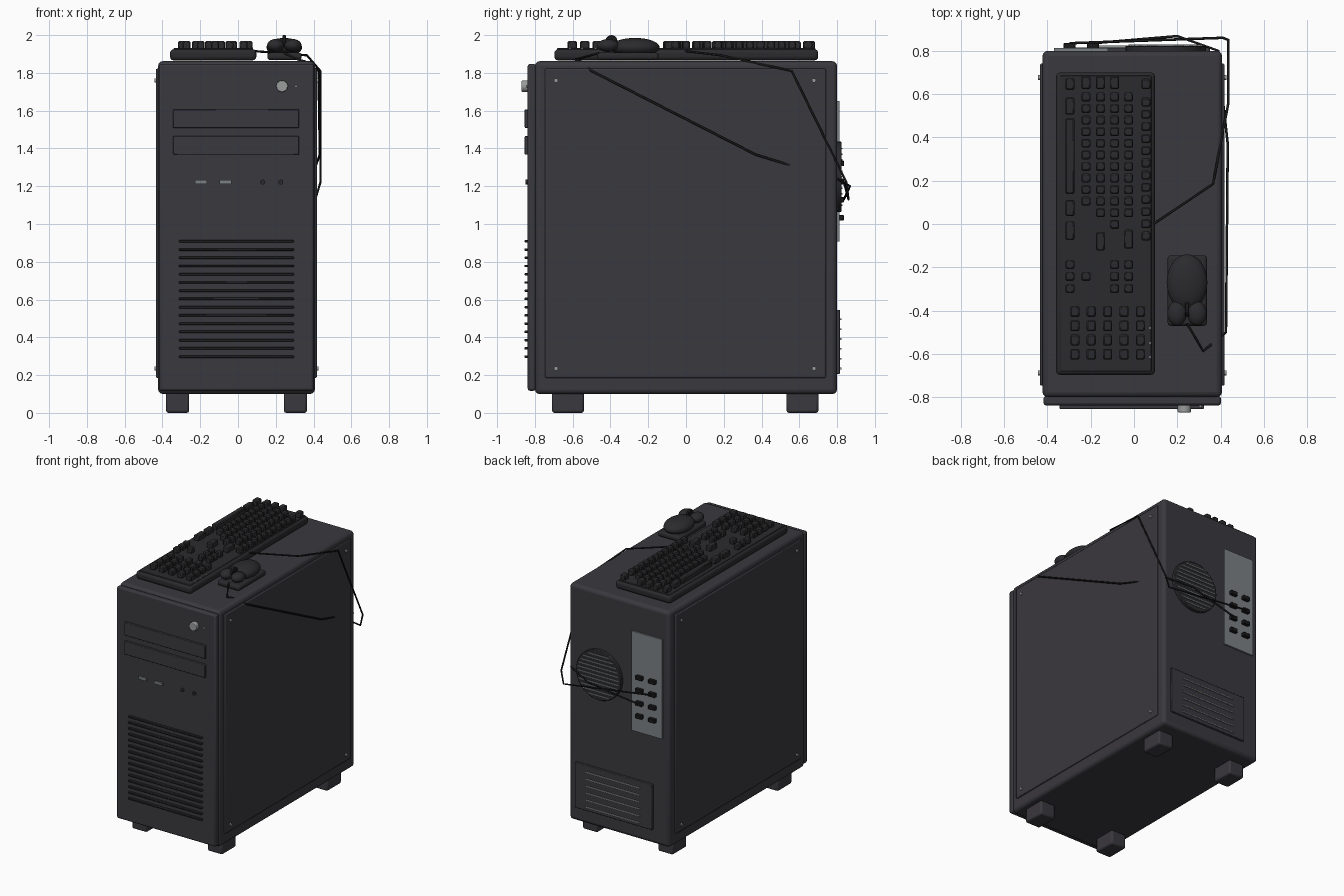
import bpy, bmesh, math
from mathutils import Matrix, Vector

if "Cube" in bpy.data.objects:
    bpy.data.objects.remove(bpy.data.objects["Cube"])


def material(name, r, g, b):
    m = bpy.data.materials.new(name)
    m.use_nodes = True
    m.diffuse_color = (r, g, b, 1)
    m.node_tree.nodes["Principled BSDF"].inputs["Base Color"].default_value = (r, g, b, 1)
    return m


CASE = material("charcoal case", 0.042, 0.040, 0.048)
DARK = material("dark plastic", 0.024, 0.024, 0.027)
BLACK = material("black rubber", 0.010, 0.010, 0.011)
STEEL = material("grey steel", 0.20, 0.22, 0.23)
SILVER = material("light silver", 0.33, 0.34, 0.34)


def finish(name, bm, mat, bevel=0.0, segments=2):
    mesh = bpy.data.meshes.new(name)
    bm.to_mesh(mesh)
    bm.free()
    obj = bpy.data.objects.new(name, mesh)
    bpy.context.collection.objects.link(obj)
    mesh.materials.append(mat)
    if bevel:
        mod = obj.modifiers.new("Bevel", "BEVEL")
        mod.width, mod.segments, mod.limit_method = bevel, segments, "ANGLE"
    bpy.ops.object.select_all(action="DESELECT")
    obj.select_set(True)
    bpy.context.view_layer.objects.active = obj
    bpy.ops.object.shade_smooth_by_angle(angle=math.radians(35))
    return obj


def boxes(name, mat, items, bevel=0.0, segments=2):
    """Several boxes in one object; each item is (centre, size)."""
    bm = bmesh.new()
    for centre, size in items:
        bmesh.ops.create_cube(bm, size=1, matrix=Matrix.Translation(centre) @ Matrix.Diagonal((*size, 1)))
    return finish(name, bm, mat, bevel, segments)


def block(name, mat, low, high, bevel=0.0, segments=2):
    low, high = Vector(low), Vector(high)
    return boxes(name, mat, [((low + high) / 2, high - low)], bevel, segments)


def discs(name, mat, centres, radius, depth, axis="Y", bevel=0.0, sides=24):
    bm = bmesh.new()
    turn = Matrix.Rotation(math.pi / 2, 4, "X" if axis == "Y" else "Y")
    for c in centres:
        bmesh.ops.create_cone(bm, cap_ends=True, segments=sides, radius1=radius, radius2=radius,
                              depth=depth, matrix=Matrix.Translation(c) @ turn)
    return finish(name, bm, mat, bevel)


def ellipsoids(name, mat, items):
    bm = bmesh.new()
    for centre, radii in items:
        bmesh.ops.create_uvsphere(bm, u_segments=32, v_segments=16, radius=1,
                                  matrix=Matrix.Translation(centre) @ Matrix.Diagonal((*radii, 1)))
    return finish(name, bm, mat)


def cable(name, points):
    curve = bpy.data.curves.new(name, "CURVE")
    curve.dimensions = "3D"
    curve.bevel_depth, curve.bevel_resolution, curve.use_fill_caps = 0.006, 2, True
    spline = curve.splines.new("POLY")
    spline.points.add(len(points) - 1)
    for p, co in zip(spline.points, points):
        p.co = (*co, 1)
    curve.materials.append(BLACK)
    bpy.context.collection.objects.link(bpy.data.objects.new(name, curve))


MID = -0.008  # centre line of the case

# Case shell, front panel and feet
block("case_body", CASE, (-0.423, -0.80, 0.10), (0.407, 0.80, 1.862), 0.025, 3)
block("front_panel", CASE, (-0.418, -0.838, 0.117), (0.402, -0.795, 1.848), 0.012)
boxes("feet", CASE, [((MID + sx * 0.312, y, 0.055), (0.122, 0.168, 0.11))
                     for sx in (-1, 1) for y in (-0.625, 0.617)], 0.012)

# Side panels with corner screws
for side, sx in (("left", 1), ("right", -1)):
    boxes(side + "_side_panel", CASE, [((MID + sx * 0.418, -0.003, 1.004), (0.016, 1.487, 1.637))], 0.006)
    discs(side + "_panel_screws", SILVER, [(MID + sx * 0.428, y, z) for y in (-0.688, 0.677)
                                           for z in (0.235, 1.76)], 0.011, 0.014, "X", sides=12)

# Front controls
boxes("drive_bays", CASE, [((-0.01, -0.842, z), (0.667, 0.024, 0.098)) for z in (1.558, 1.416)], 0.004)
discs("power_button", SILVER, [(0.233, -0.85, 1.73)], 0.031, 0.04, bevel=0.004)
discs("power_light", SILVER, [(0.307, -0.84, 1.73)], 0.007, 0.014, sides=12)
boxes("front_usb_ports", STEEL, [((x, -0.841, 1.222), (0.064, 0.02, 0.02)) for x in (-0.196, -0.066)])
discs("front_audio_jacks", DARK, [(x, -0.841, 1.222) for x in (0.13, 0.226)], 0.013, 0.016, sides=16)
boxes("front_vent_slats", DARK, [((-0.008, -0.845, 0.298 + i * 0.0436), (0.608, 0.02, 0.013))
                                 for i in range(15)], 0.003, 1)

# Rear connector plate and ports
block("rear_connector_plate", STEEL, (-0.37, 0.79, 0.907), (-0.12, 0.812, 1.65))
boxes("rear_ports", BLACK, [((x, 0.82, 1.033 + i * 0.096), (0.055, 0.032, 0.03))
                            for x in (-0.19, -0.298) for i in range(4)], 0.003, 1)

# Rear fan with horizontal bars trimmed to the round grille
FAN_X, FAN_Z, FAN_R = 0.147, 1.25, 0.186
discs("rear_fan", DARK, [(FAN_X, 0.805, FAN_Z)], FAN_R, 0.036, bevel=0.004, sides=40)
bars = []
for i in range(-5, 6):
    h = i * 0.03
    bars.append(((FAN_X, 0.824, FAN_Z + h), (2 * math.sqrt(0.172 ** 2 - h * h), 0.008, 0.007)))
boxes("fan_bars", STEEL, bars)

# Rear power supply panel
block("power_supply_panel", CASE, (-0.29, 0.79, 0.207), (0.35, 0.816, 0.546), 0.004)
boxes("power_supply_slits", SILVER, [((0.033, 0.818, 0.235 + i * 0.052), (0.446, 0.012, 0.009))
                                     for i in range(6)])

# Keyboard
block("keyboard_base", DARK, (-0.36, -0.697, 1.866), (0.097, 0.70, 1.925), 0.02, 3)
block("keyboard_deck", DARK, (-0.342, -0.682, 1.915), (0.08, 0.685, 1.931), 0.004)

PITCH, FIRST = 0.0535, 0.587
SPACE, LOWER, HOME, UPPER, DIGIT, FUNC = -0.296, -0.222, -0.155, -0.09, -0.025, 0.055
keys = []


def key(x, y, length=0.041):
    keys.append(((x, y, 1.947), (0.042, length, 0.042)))


for row, count in ((LOWER, 10), (HOME, 11), (UPPER, 12), (DIGIT, 11)):
    for i in range(count):
        key(row, FIRST - i * PITCH)
for i in range(12):
    key(FUNC, 0.563 - i * 0.0562)
for row in (LOWER, HOME, UPPER):
    key(row, 0.653, 0.06)
key(FUNC, 0.647, 0.048)
for y, length in ((0.647, 0.055), (0.545, 0.08), (0.314, 0.35), (0.074, 0.075), (-0.03, 0.088)):
    key(SPACE, y, length)
key(HOME, -0.08, 0.085)
key(DIGIT, -0.07, 0.088)
for y in (-0.187, -0.242, -0.298):
    for row in (SPACE, UPPER, DIGIT):
        key(row, y)
key(LOWER, -0.242)
for i in range(5):
    for j in range(4):
        key(-0.273 + i * 0.0757, -0.404 - j * 0.066, 0.05)
boxes("keyboard_keys", DARK, keys, 0.006, 1)
boxes("keyboard_lights", SILVER, [((0.076, y, 1.932), (0.007, 0.01, 0.006)) for y in (-0.48, -0.55, -0.615)])

# Mouse
block("mouse_base", DARK, (0.155, -0.47, 1.868), (0.337, -0.145, 1.907), 0.015, 3)
ellipsoids("mouse_shell", DARK, [((0.245, -0.27, 1.935), (0.094, 0.13, 0.05))])
ellipsoids("mouse_buttons", DARK, [((0.245 + s * 0.046, -0.413, 1.945), (0.045, 0.057, 0.034)) for s in (-1, 1)])
discs("mouse_wheel", BLACK, [(0.245, -0.395, 1.968)], 0.032, 0.018, "X", 0.003)

# Cables running round the side to the rear ports
cable("keyboard_cable", [(0.09, 0, 1.915), (0.365, 0.185, 1.893), (0.436, 0.56, 1.81), (0.436, 0.85, 1.22),
                         (0.41, 0.86, 1.13), (-0.298, 0.835, 1.225)])
cable("mouse_cable", [(0.245, -0.46, 1.905), (0.32, -0.587, 1.87), (0.352, -0.56, 1.862), (0.425, -0.5, 1.81),
                      (0.433, 0.37, 1.367), (0.405, 0.62, 1.29), (0.39, 0.80, 1.24), (0.2, 0.868, 1.20),
                      (-0.19, 0.835, 1.129)])
